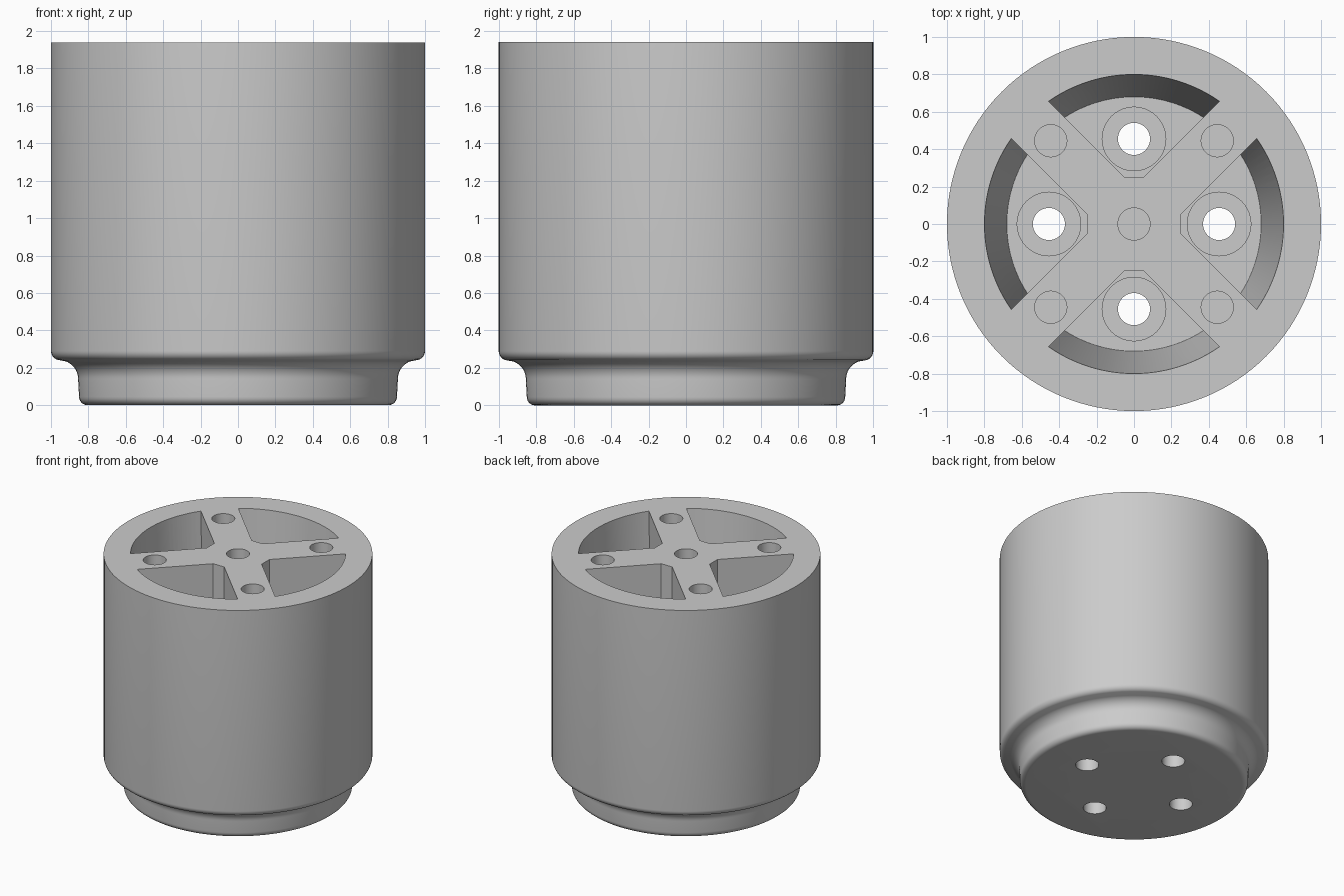
import bpy, bmesh, math
from mathutils import Matrix, Vector

cube = bpy.data.objects.get("Cube")
if cube:
    bpy.data.objects.remove(cube)

HEIGHT = 1.94
FLOOR = 0.25
HOLE_R = 0.086
HOLE_OFFSET = 0.455

grey = bpy.data.materials.new("plain grey")
grey.use_nodes = True
grey.diffuse_color = (0.6, 0.6, 0.6, 1)
grey.node_tree.nodes["Principled BSDF"].inputs["Base Color"].default_value = grey.diffuse_color


def make_object(name, bm):
    bmesh.ops.recalc_face_normals(bm, faces=bm.faces)
    mesh = bpy.data.meshes.new(name)
    bm.to_mesh(mesh)
    bm.free()
    mesh.materials.append(grey)
    obj = bpy.data.objects.new(name, mesh)
    bpy.context.collection.objects.link(obj)
    return obj


def loft(bm, rings):
    """Skin a stack of equal-length closed outlines and cap both ends."""
    rings = [[bm.verts.new(p) for p in ring] for ring in rings]
    n = len(rings[0])
    for low, high in zip(rings, rings[1:]):
        for i in range(n):
            j = (i + 1) % n
            bm.faces.new((low[i], low[j], high[j], high[i]))
    bm.faces.new(rings[0][::-1])
    bm.faces.new(rings[-1])


def circle(r, z, n, centre=(0, 0)):
    return [(centre[0] + r * math.cos(math.tau * i / n),
             centre[1] + r * math.sin(math.tau * i / n), z) for i in range(n)]


def arc(cx, cz, r, start, end, steps):
    angles = [math.radians(start + (end - start) * i / steps) for i in range(steps + 1)]
    return [(cx + r * math.cos(a), cz + r * math.sin(a)) for a in angles]


def pocket_outline(r, z, steps=24):
    """Quarter pocket: curved outer wall, diagonal sides, short flat tip."""
    x = (-0.2 + math.sqrt(0.04 - 2 * (0.04 - r * r))) / 2
    half = math.atan2(x, x + 0.2)
    outline = [(-0.05, 0.25, z), (0.05, 0.25, z)]
    for i in range(steps + 1):
        a = half * (1 - 2 * i / steps)
        outline.append((r * math.sin(a), r * math.cos(a), z))
    return outline


def drill(bm, centre, r, bottom, top, n=40):
    loft(bm, [circle(r, bottom, n, centre), circle(r, top, n, centre)])


def cut(target, name, bm):
    cutter = make_object(name, bm)
    cutter.hide_render = True
    mod = target.modifiers.new(name, "BOOLEAN")
    mod.operation = "DIFFERENCE"
    mod.solver = "EXACT"
    mod.object = cutter
    bpy.context.view_layer.objects.active = target
    bpy.ops.object.modifier_apply(modifier=mod.name)
    bpy.data.objects.remove(cutter)


# Turned body: rounded foot, concave neck, rounded shoulder, straight wall
profile = arc(0.805, 0.045, 0.045, -90, 0, 6)
profile += arc(0.955, 0.14, 0.1, 180, 110, 10)
profile += arc(0.95, 0.29, 0.05, -70, 0, 6)
profile.append((1.0, HEIGHT))
bm = bmesh.new()
loft(bm, [circle(r, z, 128) for r, z in profile])
body = make_object("body", bm)

# Four tapered pockets
quarter_turns = [Matrix.Rotation(math.pi / 2 * k, 3, "Z") for k in range(4)]
bm = bmesh.new()
for turn in quarter_turns:
    loft(bm, [[turn @ Vector(p) for p in pocket_outline(r, z)]
              for r, z in ((0.68, FLOOR), (0.801, HEIGHT + 0.02))])
cut(body, "pocket_cutter", bm)

# Counterbores, then screw holes through the pocket floors
spots = [(turn @ Vector((0, HOLE_OFFSET, 0))).xy for turn in quarter_turns]
for name, r, bottom in (("counterbore_cutter", 0.17, 0.13), ("screw_hole_cutter", HOLE_R, -0.1)):
    bm = bmesh.new()
    for spot in spots:
        drill(bm, spot, r, bottom, FLOOR + 0.1)
    cut(body, name, bm)

# Blind holes in the top: one central, one on each rib
bm = bmesh.new()
drill(bm, (0, 0), HOLE_R, HEIGHT - 0.5, HEIGHT + 0.1)
for sx in (-1, 1):
    for sy in (-1, 1):
        drill(bm, (sx * 0.445, sy * 0.445), HOLE_R, HEIGHT - 0.5, HEIGHT + 0.1)
cut(body, "blind_hole_cutter", bm)

# Smooth curves, crisp rims
bpy.ops.object.select_all(action="DESELECT")
body.select_set(True)
bpy.context.view_layer.objects.active = body
bpy.ops.object.shade_smooth_by_angle(angle=math.radians(30))
